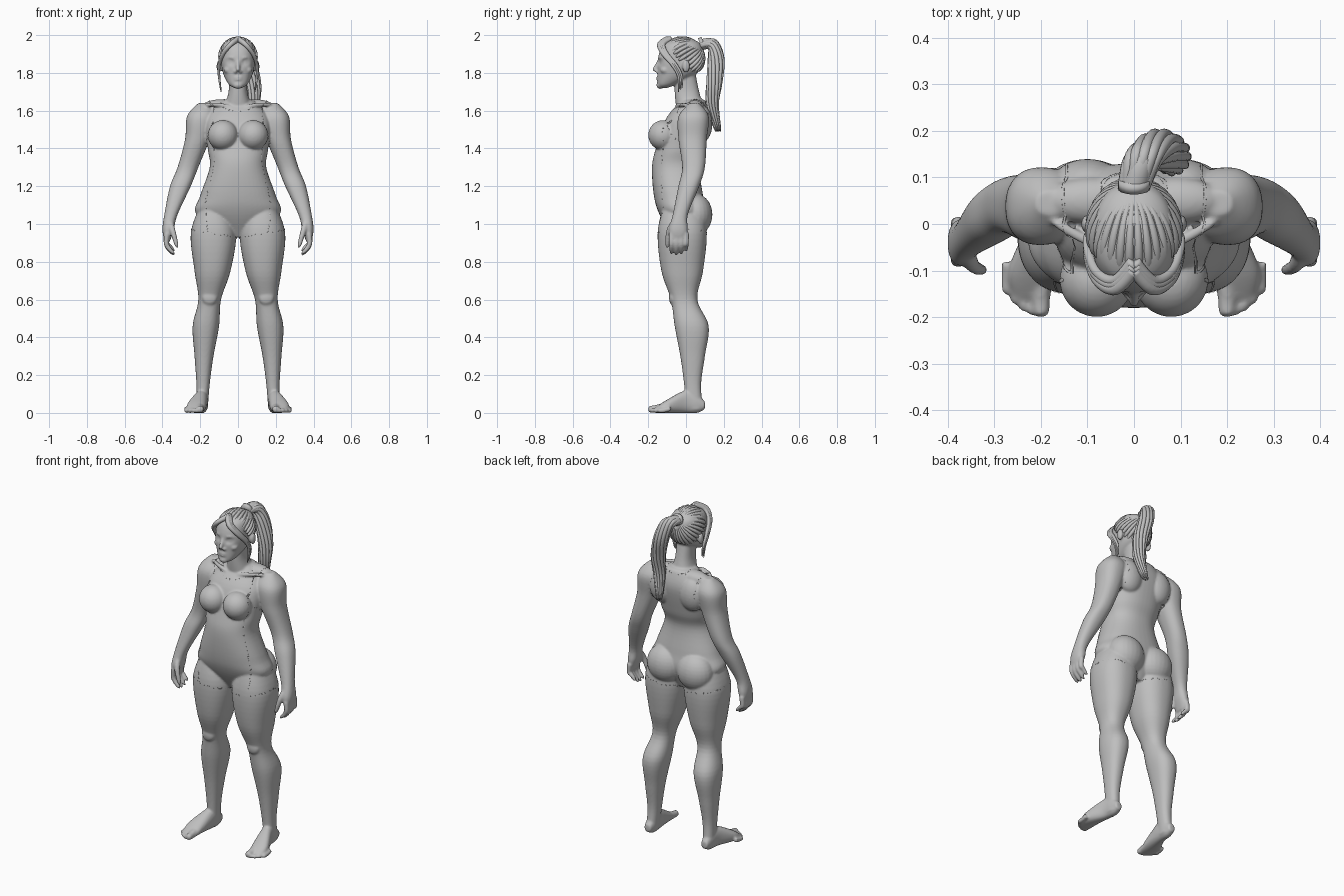
import bpy, bmesh, math
from mathutils import Vector, Matrix

old_cube = bpy.data.objects.get("Cube")
if old_cube:
    bpy.data.objects.remove(old_cube, do_unlink=True)

grey = bpy.data.materials.new("clay grey")
grey.use_nodes = True
tone = (.52, .52, .52, 1)
grey.diffuse_color = tone
grey.node_tree.nodes["Principled BSDF"].inputs["Base Color"].default_value = tone

LEFT_AND_RIGHT = (1, -1)


def spline(rows, steps=6):
    """Smooth curve through rows of any width."""
    points = [Vector(row) for row in rows]
    points = [points[0]] + points + [points[-1]]
    curve = []
    for a, b, c, d in zip(points, points[1:], points[2:], points[3:]):
        for step in range(steps):
            t = step / steps
            slope, bend = c - a, a * 2 - b * 5 + c * 4 - d
            twist = b * 3 - a - c * 3 + d
            curve.append(b + (slope * t + bend * t ** 2 + twist * t ** 3) / 2)
    return curve + [points[-1]]


def bridge(bm, rings):
    """Join a row of rings and close both ends."""
    loops = [[bm.verts.new(point) for point in ring] for ring in rings]
    count = len(loops[0])
    for lower, upper in zip(loops, loops[1:]):
        for i in range(count):
            j = (i + 1) % count
            bm.faces.new((lower[i], lower[j], upper[j], upper[i]))
    bm.faces.new(loops[0])
    bm.faces.new(loops[-1])
    return [vert for loop in loops for vert in loop]


def circle(count):
    for i in range(count):
        angle = math.tau * i / count
        yield math.cos(angle), math.sin(angle)


def squarish(value):
    return math.copysign(abs(value) ** .87, value)


def loft(bm, boxes, side=1, along_y=False):
    """Rounded sections fitted in boxes: station, x range, depth range."""
    rings = []
    for station, x_min, x_max, d_min, d_max in spline(boxes):
        ring = []
        for cos, sin in circle(48):
            x = side * (x_min + x_max + (x_max - x_min) * squarish(cos)) / 2
            depth = (d_min + d_max + (d_max - d_min) * squarish(sin)) / 2
            ring.append((x, station, depth) if along_y else (x, depth, station))
        rings.append(ring)
    return bridge(bm, rings)


def centred(rows):
    return [(z, -half, half, front, back) for z, half, front, back in rows]


def tube(bm, path, start, end, side=1, steps=6):
    """Tapering tube with a rounded tip."""
    line = [Vector((side * x, y, z)) for x, y, z in spline(path, steps)]
    last = len(line) - 1
    across, rings = Vector((.3, .5, .2)), []
    for i, centre in enumerate(line):
        along = (line[min(i + 1, last)] - line[max(i - 1, 0)]).normalized()
        across = (across - along * across.dot(along)).normalized()
        third = along.cross(across)
        t = i / last
        radius = max((start + (end - start) * t) * math.sqrt(1 - t ** 8), start / 9)
        rings.append([centre + (across * cos + third * sin) * radius for cos, sin in circle(12)])
    bridge(bm, rings)


def blob(bm, at, size, side=1):
    x, y, z = at
    place = Matrix.Translation((side * x, y, z)) @ Matrix.Diagonal((*size, 1))
    bmesh.ops.create_uvsphere(bm, u_segments=24, v_segments=16, radius=1, matrix=place)


def finish(bm, name):
    bmesh.ops.recalc_face_normals(bm, faces=bm.faces)
    for face in bm.faces:
        face.smooth = True
    mesh = bpy.data.meshes.new(name)
    bm.to_mesh(mesh)
    bm.free()
    mesh.materials.append(grey)
    thing = bpy.data.objects.new(name, mesh)
    bpy.context.scene.collection.objects.link(thing)
    return thing


# Trunk and neck
figure = bmesh.new()
loft(figure, centred([
    (.93, .05, -.07, .05), (1.05, .22, -.14, .1), (1.15, .2, -.17, .09), (1.3, .15, -.18, .07),
    (1.4, .16, -.16, .1), (1.55, .17, -.11, .13), (1.64, .1, -.04, .11), (1.66, .06, -.03, .09)]))
loft(figure, centred([(1.6, .08, -.05, .1), (1.7, .05, -.06, .07), (1.8, .05, -.06, .05)]))

# Head with eye sockets pressed in
head = loft(figure, centred([
    (1.72, .02, -.14, -.1), (1.74, .05, -.15, -.05), (1.8, .08, -.15, .06),
    (1.87, .09, -.15, .09), (1.95, .08, -.12, .08), (1.99, .02, -.04, .01)]))
for vert in head:
    if vert.co.y < -.08:
        spread = ((abs(vert.co.x) - .036) / .02) ** 2 + ((vert.co.z - 1.856) / .015) ** 2
        vert.co.y += .016 * math.exp(-spread)

# Nose, lips and chin
tube(figure, [(0, -.14, 1.87), (0, -.16, 1.83), (0, -.172, 1.81)], .008, .014)
for lip in (1.765, 1.777):
    blob(figure, (0, -.142, lip), (.027, .015, .006))
blob(figure, (0, -.137, 1.735), (.027, .02, .02))

arm = [(1.64, .15, .21, .02, .07), (1.57, .12, .27, -.04, .12), (1.45, .15, .28, -.04, .11),
       (1.3, .21, .32, -.02, .1), (1.2, .25, .36, -.04, .07), (1.05, .32, .39, -.07, .01),
       (.97, .34, .4, -.09, .01), (.91, .36, .39, -.08, 0)]
leg = [(1.1, .06, .2, -.12, .08), (.95, .01, .25, -.15, .11), (.75, .04, .23, -.13, .09),
       (.6, .09, .21, -.08, .06), (.46, .1, .24, -.06, .12), (.3, .13, .23, -.03, .1),
       (.15, .15, .22, -.01, .08), (.02, .16, .22, 0, .09)]
foot = [(.1, .17, .21, .02, .06), (.06, .16, .22, 0, .1), (0, .16, .23, 0, .12),
        (-.1, .17, .27, 0, .07), (-.16, .18, .26, 0, .03)]

for side in LEFT_AND_RIGHT:
    # Chest, shoulder blade, seat, neck muscle, kneecap and collar bone
    blob(figure, (.08, -.12, 1.47), (.08, .08, .08), side)
    blob(figure, (.1, .08, 1.53), (.08, .06, .1), side)
    blob(figure, (.1, .05, 1.05), (.11, .09, .11), side)
    blob(figure, (.09, .05, 1.62), (.1, .05, .04), side)
    blob(figure, (.15, -.07, .61), (.04, .02, .04), side)
    tube(figure, [(.02, -.05, 1.61), (.09, -.04, 1.63), (.18, .01, 1.63)], .01, .012, side)

    # Eye, brow, cheek, nostril and ear
    blob(figure, (.036, -.122, 1.855), (.016, .014, .011), side)
    tube(figure, [(.01, -.14, 1.872), (.04, -.138, 1.882), (.07, -.11, 1.874)], .006, .004, side)
    blob(figure, (.05, -.11, 1.815), (.026, .027, .02), side)
    blob(figure, (.013, -.152, 1.806), (.009, .012, .008), side)
    blob(figure, (.1, 0, 1.835), (.014, .02, .034), side)

    # Limbs
    loft(figure, arm, side)
    loft(figure, leg, side)
    loft(figure, foot, side, along_y=True)

    # Fingers curl towards the thigh, the thumb hangs in front
    for finger in range(4):
        y = -.077 + .026 * finger
        low = .835 + .005 * (finger - 1) ** 2
        tube(figure, [(.375, y, .95), (.38, y, .9), (.365, y, low + .03), (.335, y, low)],
             .016, .011, side)
    tube(figure, [(.36, -.06, 1.01), (.345, -.09, .96), (.32, -.1, .87)], .019, .012, side)

    # Toes fan outwards
    for toe in range(5):
        x, tip = .2 + .018 * toe, .003 * toe ** 2 - .2
        radius = .013 if toe else .02
        tube(figure, [(x, tip + .07, radius + .01), (x, tip + .03, radius), (x, tip, radius)],
             radius, radius, side)

body = finish(figure, "body")
blend = body.modifiers.new("blend", "REMESH")
blend.mode = "VOXEL"
blend.voxel_size = .006
blend.use_smooth_shade = True
soften = body.modifiers.new("soften", "SMOOTH")
soften.factor = .5
soften.iterations = 5


def hoop(bm, centre, first, second, side=1):
    """Closed seam spanned by two half axes."""
    loop = [Vector(centre) + Vector(first) * cos + Vector(second) * sin for cos, sin in circle(16)]
    tube(bm, loop + loop[:1], .003, .003, side)


# Suit seams laid on the body: neckline, hems, armholes and front panels
seams = bmesh.new()
hoop(seams, (0, .01, 1.62), (.08, 0, 0), (0, .1, .02))
for side in LEFT_AND_RIGHT:
    hoop(seams, (.13, -.02, .95), (.12, 0, .02), (0, .14, 0), side)
    hoop(seams, (.15, .02, 1.54), (0, .12, 0), (0, 0, .11), side)
    panel = [(.14, -.12, 1.5), (.13, -.13, 1.3), (.17, -.12, 1.1), (.16, -.15, .96)]
    tube(seams, panel, .003, .003, side, steps=16)
wrap = finish(seams, "suit_seams").modifiers.new("lay on body", "SHRINKWRAP")
wrap.target = body
wrap.wrap_mode = "ABOVE_SURFACE"
wrap.offset = .002

# Hair locks combed back from the hairline to the knot
hair = bmesh.new()
middle, size = Vector((0, -.018, 1.88)), Vector((.1, .117, .11))
knot = Vector((0, .82, .57)).normalized()
sideways = Vector((1, 0, 0))
upward = knot.cross(sideways)
for cos, sin in circle(30):
    away = sideways * cos + upward * sin
    path = []
    for step in range(24):
        t = .15 + step / 9
        point = middle + (knot * math.cos(t) + away * math.sin(t)) * size * .96
        forward = min(max((.02 - point.y) * 8, 0), 1)
        if point.z < 1.8 + .13 * forward and step > 2:
            break
        path.append(point)
    tube(hair, path, .006, .012, steps=2)
finish(hair, "combed_hair")

# Face framing strands, parted in the middle
strands = bmesh.new()
for side in LEFT_AND_RIGHT:
    for lock in range(3):
        shift = .009 * lock
        path = [(0, -.1, 1.98), (.04, -.14, 1.95), (.08, -.12, 1.9),
                (.1, -.07, 1.84), (.1, -.04, 1.78), (.09, -.04, 1.7 + shift)]
        tube(strands, [(x, y + shift, z) for x, y, z in path], .015, .005, side)
finish(strands, "face_strands")

# Hair band
band = bmesh.new()
place = Matrix.Translation((0, .085, 1.955)) @ Matrix.Rotation(-1.2, 4, "X")
bmesh.ops.create_cone(band, cap_ends=True, segments=24, radius1=.034, radius2=.034,
                      depth=.02, matrix=place)
finish(band, "hair_band")

# Ponytail: a core wrapped in twisting locks
ponytail = bmesh.new()
core = [(0, .08, 1.95), (.02, .14, 1.95), (.05, .16, 1.87), (.08, .15, 1.75),
        (.08, .14, 1.63), (.06, .17, 1.49)]
tube(ponytail, core, .03, .025)
locks = 11
for lock in range(locks):
    path = []
    for i, (x, y, z) in enumerate(core):
        angle = math.tau * lock / locks + i / 3
        reach = .034 * math.sin(math.pi * (i + 1) / 6.5) ** .6
        lean = 1 if i > 1 else .5
        path.append((x + reach * math.cos(angle), y + reach * lean * math.sin(angle),
                     z + reach * (1 - lean) * math.sin(angle)))
    tube(ponytail, path, .014, .008)
finish(ponytail, "ponytail")
